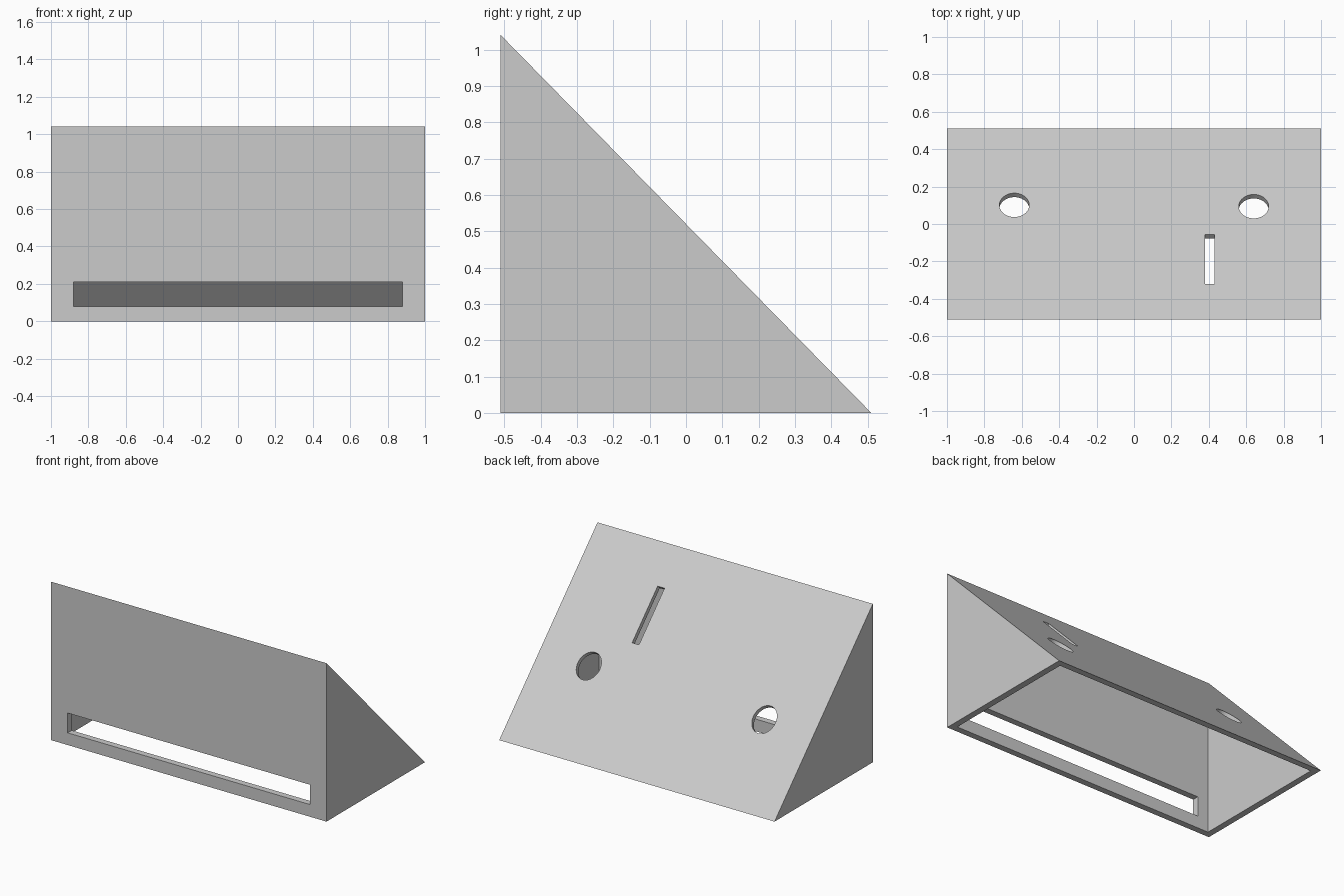
import bpy, bmesh, math
from mathutils import Matrix, Vector

cube = bpy.data.objects.get("Cube")
if cube:
    bpy.data.objects.remove(cube, do_unlink=True)

DEPTH, HEIGHT, WALL = 0.51, 1.04, 0.042
SLOPE = HEIGHT / (2 * DEPTH)
TILT = -math.atan(SLOPE)

grey = bpy.data.materials.new("plain grey")
grey.use_nodes = True
grey.diffuse_color = (0.6, 0.6, 0.6, 1)
grey.node_tree.nodes["Principled BSDF"].inputs["Base Color"].default_value = (0.6, 0.6, 0.6, 1)


def add_object(name, bm):
    bmesh.ops.recalc_face_normals(bm, faces=bm.faces)
    mesh = bpy.data.meshes.new(name)
    bm.to_mesh(mesh)
    bm.free()
    mesh.materials.append(grey)
    obj = bpy.data.objects.new(name, mesh)
    bpy.context.collection.objects.link(obj)
    return obj


def wedge(name, half_width, profile):
    """Extrude a (y, z) profile along x."""
    bm = bmesh.new()
    face = bm.faces.new([bm.verts.new((-half_width, y, z)) for y, z in profile])
    out = bmesh.ops.extrude_face_region(bm, geom=[face])
    moved = [v for v in out["geom"] if isinstance(v, bmesh.types.BMVert)]
    bmesh.ops.translate(bm, verts=moved, vec=(2 * half_width, 0, 0))
    return add_object(name, bm)


def box(name, centre, size, tilt=0):
    bm = bmesh.new()
    bmesh.ops.create_cube(bm, size=1, matrix=Matrix.Diagonal((*size, 1)))
    obj = add_object(name, bm)
    obj.location, obj.rotation_euler.x = centre, tilt
    return obj


def round_cutter(name, centre, radius_x, radius_slope):
    bm = bmesh.new()
    bmesh.ops.create_cone(bm, cap_ends=True, segments=48, radius1=1, radius2=1, depth=0.16,
                          matrix=Matrix.Diagonal((radius_x, radius_slope, 1, 1)))
    obj = add_object(name, bm)
    obj.location, obj.rotation_euler.x = centre, TILT
    return obj


def on_slope(x, y):
    return Vector((x, y, (DEPTH - y) * SLOPE))


# Outer wedge housing
housing = wedge("wedge_housing", 1, [(-DEPTH, 0), (DEPTH, 0), (-DEPTH, HEIGHT)])

# Hollow interior, open underneath
y0, y1, low = -DEPTH + WALL, DEPTH - WALL, -0.1
cavity = wedge("cavity_cutter", 1 - WALL,
               [(y0, low), (y1 - low / SLOPE, low), (y0, (y1 - y0) * SLOPE)])

# Front opening, sloped-panel slot and two round holes
stretch = math.hypot(1, SLOPE)
cutters = [
    cavity,
    box("front_slot_cutter", (0, -DEPTH, 0.145), (1.76, 0.2, 0.13)),
    box("panel_slot_cutter", on_slope(0.405, -0.1875), (0.05, 0.265 * stretch, 0.16), TILT),
    round_cutter("left_hole_cutter", on_slope(0.64, 0.094), 0.08, 0.064 * stretch),
    round_cutter("right_hole_cutter", on_slope(-0.64, 0.101), 0.08, 0.064 * stretch),
]

bpy.context.view_layer.objects.active = housing
for cutter in cutters:
    cutter.hide_render = True
    mod = housing.modifiers.new(cutter.name, "BOOLEAN")
    mod.operation, mod.solver, mod.object = "DIFFERENCE", "EXACT", cutter
    bpy.ops.object.modifier_apply(modifier=mod.name)
    bpy.data.objects.remove(cutter, do_unlink=True)

# Smooth hole walls, crisp edges elsewhere
bpy.ops.object.select_all(action="DESELECT")
housing.select_set(True)
bpy.ops.object.shade_smooth_by_angle(angle=math.radians(30))
